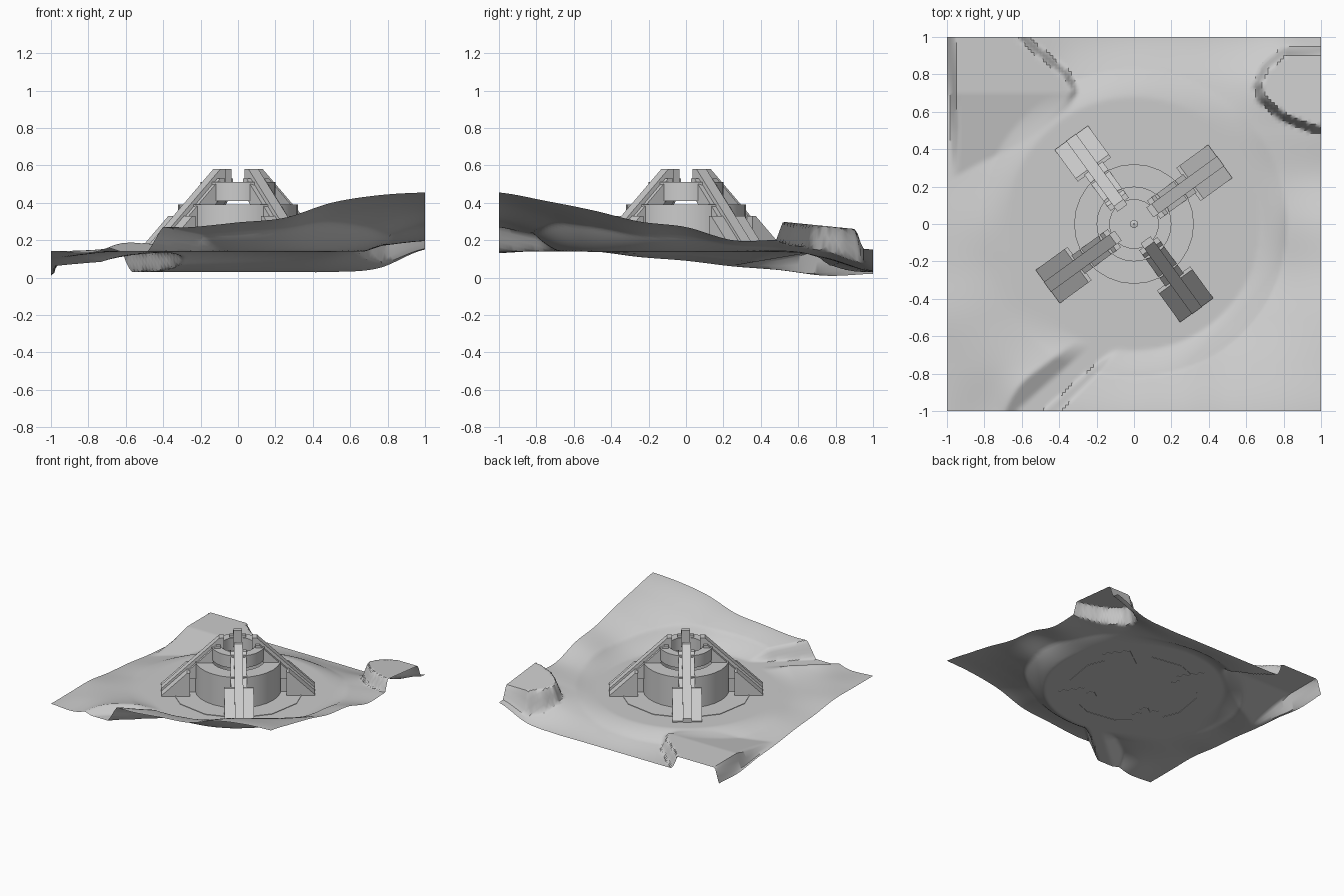
import bpy, bmesh, math
from mathutils import Matrix

if "Cube" in bpy.data.objects:
    bpy.data.objects.remove(bpy.data.objects["Cube"])

GROUND = 0.14


def make_object(name, bm, smooth=None):
    bmesh.ops.recalc_face_normals(bm, faces=bm.faces)
    me = bpy.data.meshes.new(name)
    bm.to_mesh(me)
    bm.free()
    ob = bpy.data.objects.new(name, me)
    bpy.context.collection.objects.link(ob)
    if smooth:
        bpy.ops.object.select_all(action='DESELECT')
        ob.select_set(True)
        bpy.context.view_layer.objects.active = ob
        bpy.ops.object.shade_smooth_by_angle(angle=math.radians(smooth))
    return ob


# Coarse terrain heights, rows from y=-1 to 1, columns from x=-1 to 1
H = [
    [.14, .14, .26, .27, .295, .32, .40, .44, .455],
    [.14, .15, .18, .21, .22, .25, .33, .38, .41],
    [.14, .14, .14, .14, .14, .16, .23, .30, .36],
    [.11, .13, .14, .14, .14, .14, .15, .22, .30],
    [.09, .13, .14, .14, .14, .14, .15, .20, .27],
    [.06, .10, .14, .14, .14, .14, .14, .17, .20],
    [.04, .06, .10, .14, .14, .14, .14, .17, .20],
    [.01, .05, .04, .08, .10, .10, .11, .16, .18],
    [.02, .03, .03, .03, .03, .03, .03, .05, .15],
]
# Plateau outlines: north-west and north-east
NW = [(-.62, 1.1), (-.6, 1), (-.36, .8), (-.31, .71), (-.36, .62), (-.5, .5),
      (-.78, .25), (-.9, .19), (-.96, .24), (-.96, .5), (-.985, 1.1)]
NE = [(1.1, .48), (.95, .51), (.8, .57), (.68, .67), (.66, .75), (.7, .84), (.8, .92), (1.1, .93)]


def clamp(t):
    return max(0.0, min(1.0, t))


def spline(p0, p1, p2, p3, t):
    return p1 + .5 * t * (p2 - p0 + t * (2 * p0 - 5 * p1 + 4 * p2 - p3 + t * (3 * (p1 - p2) + p3 - p0)))


def coarse(x, y):
    u, v = (x + 1) * 4, (y + 1) * 4
    i, j = min(7, int(u)), min(7, int(v))
    c = lambda k: max(0, min(8, k))
    rows = [spline(*[H[c(j + b)][c(i + a)] for a in (-1, 0, 1, 2)], u - i) for b in (-1, 0, 1, 2)]
    return spline(*rows, v - j)


def inside_distance(poly, x, y):
    # positive inside the outline, negative outside
    best, inside = 9.0, False
    for (ax, ay), (bx, by) in zip(poly, poly[1:] + poly[:1]):
        dx, dy = bx - ax, by - ay
        t = clamp(((x - ax) * dx + (y - ay) * dy) / (dx * dx + dy * dy))
        best = min(best, math.hypot(x - ax - t * dx, y - ay - t * dy))
        if (ay > y) != (by > y) and x < ax + (y - ay) * dx / dy:
            inside = not inside
    return best if inside else -best


def height(x, y):
    h = coarse(x, y)
    # sharp bank of the path leaving at the front left
    d = (x + .48) * .66 - (y + 1) * .75
    if y < -.5:
        h = min(h, GROUND + max(0, d) * 2.6 + max(0, -d - .1) * .5)
    # plateaus with steep rims
    for poly, top in ((NW, .055 + .085 * clamp((y - .2) / .5)), (NE, .30 - .1 * (y - .5))):
        k = clamp(inside_distance(poly, x, y) / .035 + .5)
        h += (top - h) * k if top > h else 0
    # level pad with a bowl-shaped bank around it
    k = clamp((math.hypot(x, y) - .68) / .14)
    return GROUND + (h - GROUND) * k


bm = bmesh.new()
bmesh.ops.create_grid(bm, x_segments=120, y_segments=120, size=1)
for v in bm.verts:
    v.co.z = max(0, height(v.co.x, v.co.y))
make_object("terrain", bm, 40)


# Revolved solids: closed (radius, z) profile
def ring(name, profile, sides, turn=0):
    bm = bmesh.new()
    loops = []
    for i in range(sides):
        a = turn + 2 * math.pi * i / sides
        loops.append([bm.verts.new((r * math.cos(a), r * math.sin(a), z)) for r, z in profile])
    n = len(profile)
    for i in range(sides):
        p, q = loops[i], loops[(i + 1) % sides]
        for j in range(n):
            k = (j + 1) % n
            bm.faces.new((p[j], q[j], q[k], p[k]))
    return make_object(name, bm, 25)


ring("pad_edge", [(.49, .137), (.50, .137), (.50, .144), (.49, .144)], 12, .1)
ring("lower_ring", [(.20, .14), (.32, .14), (.32, .39), (.20, .39)], 28)
ring("upper_ring", [(.13, .41), (.20, .41), (.20, .51), (.13, .51)], 28)
ring("centre_stud", [(.004, .14), (.022, .14), (.022, .155), (.004, .16)], 10)


# Leg parts: (radius, z) profile extruded across the leg and turned into place
def leg_part(name, profile, width, angle):
    bm = bmesh.new()
    face = bm.faces.new([bm.verts.new((r, -width / 2, z)) for r, z in profile])
    ext = bmesh.ops.extrude_face_region(bm, geom=[face])
    bmesh.ops.translate(bm, vec=(0, width, 0),
                        verts=[e for e in ext["geom"] if isinstance(e, bmesh.types.BMVert)])
    bm.transform(Matrix.Rotation(angle, 4, 'Z'))
    return make_object(name, bm)


FOOT = [(.57, .137), (.57, .15), (.38, .33), (.36, .33), (.36, .137)]
STRUT = [(.40, .30), (.16, .53), (.13, .53), (.13, .46), (.31, .26), (.37, .26)]
RIDGE = [(.572, .137), (.572, .17), (.14, .58), (.105, .58), (.105, .45), (.30, .28), (.30, .137)]
for i in range(4):
    a = math.radians(36 + 90 * i)
    leg_part(f"leg_foot_{i + 1}", FOOT, .22, a)
    leg_part(f"leg_strut_{i + 1}", STRUT, .12, a)
    leg_part(f"leg_ridge_{i + 1}", RIDGE, .065, a)
